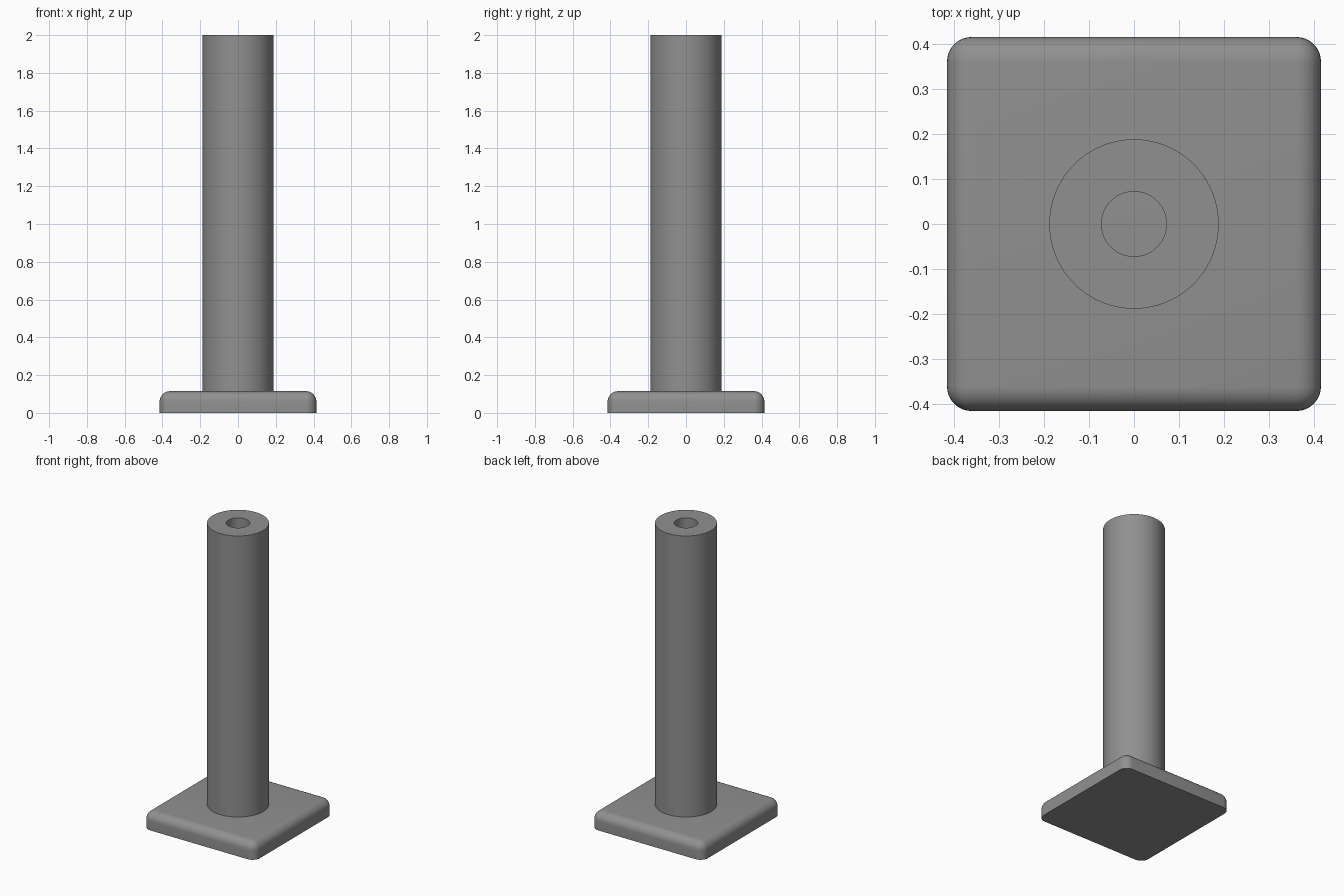
import bpy, bmesh, math

if "Cube" in bpy.data.objects:
    bpy.data.objects.remove(bpy.data.objects["Cube"])

HALF, BASE_H, FILLET = 0.415, 0.115, 0.055
R_OUT, R_IN, TOP = 0.188, 0.072, 2.0

grey = bpy.data.materials.new("plain grey")
grey.diffuse_color = (0.28, 0.28, 0.28, 1)
grey.use_nodes = True
grey.node_tree.nodes["Principled BSDF"].inputs["Base Color"].default_value = grey.diffuse_color


def finish(bm, name):
    bmesh.ops.recalc_face_normals(bm, faces=bm.faces)
    mesh = bpy.data.meshes.new(name)
    bm.to_mesh(mesh)
    bm.free()
    mesh.materials.append(grey)
    obj = bpy.data.objects.new(name, mesh)
    bpy.context.collection.objects.link(obj)
    bpy.ops.object.select_all(action='DESELECT')
    obj.select_set(True)
    bpy.context.view_layer.objects.active = obj
    bpy.ops.object.shade_smooth_by_angle(angle=math.radians(30))
    return obj


# Square base plate: rounded corners and top rim, sharp bottom edge
bm = bmesh.new()
bmesh.ops.create_cube(bm, size=1)
for v in bm.verts:
    v.co = (v.co.x * 2 * HALF, v.co.y * 2 * HALF, (v.co.z + 0.5) * BASE_H)
edges = [e for e in bm.edges if max(v.co.z for v in e.verts) > 0.01]
bmesh.ops.bevel(bm, geom=edges, offset=FILLET, offset_type='OFFSET',
                segments=8, profile=0.5, affect='EDGES')
finish(bm, "base_plate")

# Hollow post: wall profile turned around z, the bore ends on the base plate
bm = bmesh.new()
profile = [(R_OUT, BASE_H), (R_OUT, TOP), (R_IN, TOP), (R_IN, BASE_H)]
verts = [bm.verts.new((r, 0, z)) for r, z in profile]
edges = [bm.edges.new(pair) for pair in zip(verts, verts[1:] + verts[:1])]
bmesh.ops.spin(bm, geom=verts + edges, cent=(0, 0, 0), axis=(0, 0, 1),
               angle=math.tau, steps=72, use_merge=True)
bmesh.ops.remove_doubles(bm, verts=bm.verts, dist=1e-5)
finish(bm, "post")
